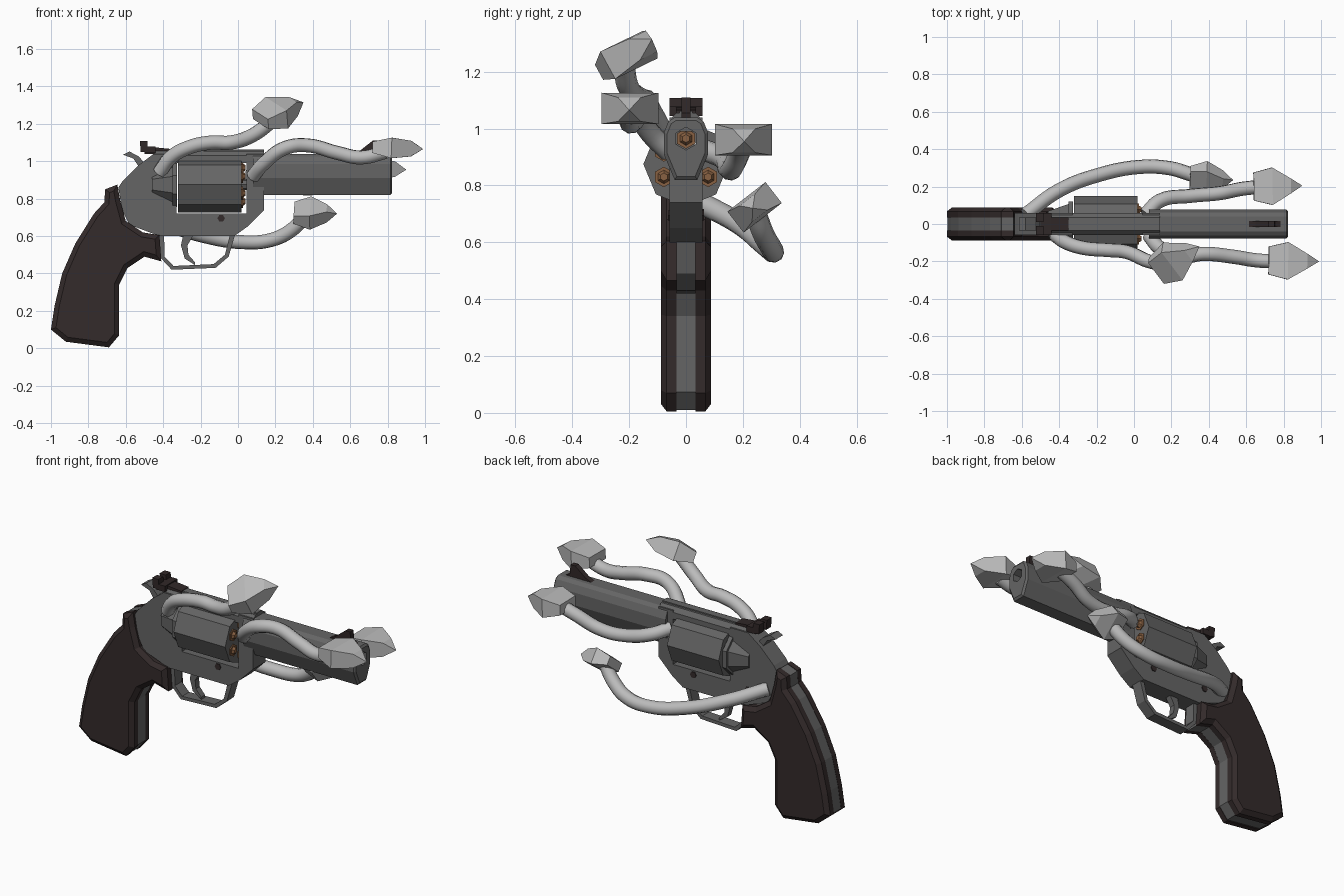
import bpy, bmesh, math
from mathutils import Vector

if "Cube" in bpy.data.objects:
    bpy.data.objects.remove(bpy.data.objects["Cube"])


def material(name, r, g, b):
    m = bpy.data.materials.new(name)
    m.use_nodes = True
    m.diffuse_color = (r, g, b, 1)
    m.node_tree.nodes["Principled BSDF"].inputs["Base Color"].default_value = (r, g, b, 1)
    return m


STEEL = material("gun steel", .13, .13, .13)
DARK = material("dark sight metal", .03, .021, .021)
GRIP = material("dark brown grip", .034, .024, .024)
PALE = material("pale grey", .5, .5, .5)
COPPER = material("copper", .25, .12, .055)


def finish(name, bm, mat):
    bmesh.ops.recalc_face_normals(bm, faces=bm.faces)
    me = bpy.data.meshes.new(name)
    bm.to_mesh(me)
    bm.free()
    me.materials.append(mat)
    ob = bpy.data.objects.new(name, me)
    bpy.context.collection.objects.link(ob)
    return ob


def prism(name, verts, shift, mat, chamfer=0):
    """Extrude a flat outline by a vector, optionally with a chamfered far face."""
    bm = bmesh.new()
    face = bm.faces.new([bm.verts.new(v) for v in verts])
    ext = bmesh.ops.extrude_face_region(bm, geom=[face], use_keep_orig=True)["geom"]
    moved = [g for g in ext if isinstance(g, bmesh.types.BMVert)]
    bmesh.ops.translate(bm, verts=moved, vec=shift)
    bmesh.ops.recalc_face_normals(bm, faces=bm.faces)
    if chamfer:
        cap = [g for g in ext if isinstance(g, bmesh.types.BMFace)]
        bmesh.ops.inset_region(bm, faces=cap, thickness=chamfer, depth=chamfer * .8, use_even_offset=True)
    return finish(name, bm, mat)


def side_plate(name, outline, half, mat):
    return prism(name, [(x, -half, z) for x, z in outline], (0, 2 * half, 0), mat)


def rod(name, x0, x1, r0, r1, y, z, sides, mat, turn=0):
    """Faceted rod or cone along x."""
    bm = bmesh.new()
    rings = []
    for x, r in ((x0, r0), (x1, r1)):
        angles = [turn + math.tau * i / sides for i in range(sides)]
        rings.append([bm.verts.new((x, y + r * math.cos(a), z + r * math.sin(a))) for a in angles])
    for i in range(sides):
        j = (i + 1) % sides
        bm.faces.new((rings[0][i], rings[0][j], rings[1][j], rings[1][i]))
    for ring in rings:
        bm.faces.new(ring)
    return finish(name, bm, mat)


# Frame: rear, lower bridge and front post around the cylinder window
frame = side_plate("frame", [
    (-.45, 1.04), (-.53, .98), (-.62, .89), (-.64, .86), (-.62, .74), (-.58, .66), (-.42, .6),
    (-.02, .6), (.05, .65), (.14, .74), (.14, 1.04), (.045, 1.04), (.045, .72), (-.33, .72),
    (-.33, 1.04)], .058, STEEL)
prism("top_strap", [(-.45, -.058, .99), (-.45, -.058, 1.03), (-.45, -.035, 1.055),
                    (-.45, .035, 1.055), (-.45, .058, 1.03), (-.45, .058, .99)], (.59, 0, 0), STEEL)
prism("top_rib", [(-.36, -.022, 1.05), (-.36, -.022, 1.062), (-.36, .022, 1.062), (-.36, .022, 1.05)],
      (.5, 0, 0), STEEL)

# Barrel with a hexagonal bore
half = [(.04, .82), (.078, .91), (.078, .985), (.062, 1.025), (.04, 1.04)]
section = half + [(-y, z) for y, z in reversed(half)]
barrel = prism("barrel", [(.08, y, z) for y, z in section], (.735, 0, 0), STEEL, .012)
bore = rod("bore_cutter", .03, .9, .04, .04, 0, .965, 6, STEEL, math.pi / 6)
bore.hide_render = True
bore.hide_viewport = True
for ob in (barrel, frame):
    cut = ob.modifiers.new("bore", "BOOLEAN")
    cut.operation = "DIFFERENCE"
    cut.object = bore
    cut.solver = "EXACT"

# Cylinder, cartridges, crane and recoil shield
CZ = .875
rod("cylinder", -.32, .02, .15, .15, 0, CZ, 8, STEEL)
for i in range(6):
    a = math.pi / 2 + i * math.tau / 6
    y, z = .09 * math.cos(a), CZ + .09 * math.sin(a)
    rod("cartridge", .0, .026, .036, .036, y, z, 6, COPPER, math.pi / 6)
    rod("bullet_nose", .026, .04, .024, .014, y, z, 6, COPPER, math.pi / 6)
rod("crane_pin", .0, .08, .03, .03, 0, CZ, 8, STEEL)
rod("recoil_shield", -.35, -.325, .13, .13, 0, CZ, 8, STEEL, math.pi / 8)
rod("shield_cone", -.46, -.35, .075, .115, 0, CZ, 8, STEEL, math.pi / 8)

# Trigger guard: a band around an outline, and the trigger
outer = [(-.42, .61), (-.415, .485), (-.355, .42), (-.12, .43), (-.05, .49), (-.012, .62)]
inner = [(-.04, .62), (-.07, .5), (-.13, .45), (-.345, .44), (-.393, .49), (-.395, .61)]
side_plate("trigger_guard", outer + inner, .033, STEEL)
side_plate("trigger", [(-.29, .62), (-.305, .55), (-.285, .48), (-.23, .445), (-.23, .46),
                       (-.265, .5), (-.27, .55), (-.23, .62)], .018, STEEL)

# Grip: steel core between two chamfered side panels
grip = [(-.71, .85), (-.645, .875), (-.63, .79), (-.6, .68), (-.51, .62), (-.42, .605),
        (-.41, .465), (-.5, .49), (-.59, .43), (-.635, .34), (-.635, .07), (-.69, .005),
        (-.92, .035), (-1, .1), (-.98, .23), (-.94, .4), (-.87, .56), (-.77, .72), (-.715, .78)]
side_plate("grip_core", [(x * .994 - .004, z * .99 + .005) for x, z in grip], .034, STEEL)
for s in (-1, 1):
    prism("grip_panel", [(x, s * .034, z) for x, z in grip], (0, s * .034, 0), GRIP, .025)

# Hammer
side_plate("hammer", [(-.615, 1.035), (-.58, 1.052), (-.53, 1.025), (-.49, .98), (-.49, .93),
                      (-.55, .93), (-.53, .97), (-.56, 1.015)], .035, STEEL)

# Sights
side_plate("rear_sight_base", [(-.5, 1.04), (-.5, 1.08), (-.35, 1.065), (-.35, 1.04)], .035, DARK)
for s in (-1, 1):
    prism("rear_sight_leaf", [(-.52, s * .012, 1.05), (-.52, s * .058, 1.05),
                              (-.525, s * .058, 1.108), (-.525, s * .012, 1.108)], (.04, 0, 0), DARK)
prism("rear_sight_bar", [(-.5, -.058, 1.045), (-.5, .058, 1.045), (-.5, .058, 1.08), (-.5, -.058, 1.08)],
      (.06, 0, 0), DARK)
side_plate("front_sight", [(.59, 1.03), (.65, 1.055), (.72, 1.11), (.75, 1.11), (.755, 1.055),
                           (.8, 1.03)], .016, DARK)

# Frame screws
for x, z in ((-.09, .695), (-.45, .7)):
    ring = [(x + .02 * math.cos(i * math.tau / 6), -.063, z + .02 * math.sin(i * math.tau / 6))
            for i in range(6)]
    if x > -.2:
        prism("frame_screw", ring, (0, .126, 0), GRIP)
    else:
        prism("rear_screw", [(a, 0, c) for a, _, c in ring], (0, .063, 0), GRIP)


def tentacle(name, path):
    cu = bpy.data.curves.new(name, "CURVE")
    cu.dimensions = "3D"
    cu.bevel_depth = .038
    cu.bevel_resolution = 3
    cu.resolution_u = 6
    cu.use_fill_caps = True
    sp = cu.splines.new("BEZIER")
    sp.bezier_points.add(len(path) - 1)
    for bp, co in zip(sp.bezier_points, path):
        bp.co = co
        bp.handle_left_type = bp.handle_right_type = "AUTO"
    cu.materials.append(PALE)
    ob = bpy.data.objects.new(name, cu)
    bpy.context.collection.objects.link(ob)


def claw_head(name, base, tip, roll, size):
    """Faceted wedge: small back, broad shoulders, tapering to a point."""
    base, tip = Vector(base), Vector(tip)
    axis = (tip - base).normalized()
    wide = Vector((0, math.cos(roll), math.sin(roll)))
    wide = (wide - axis * wide.dot(axis)).normalized()
    thin = axis.cross(wide)
    bm = bmesh.new()
    for t, w, h in ((0, .075, .03), (.38, .1, .055), (.76, .04, .042)):
        for sw in (-1, 1):
            for sh in (-1, 1):
                bm.verts.new(base.lerp(tip, t) + (wide * sw * w + thin * sh * h) * size)
    bm.verts.new(tip)
    bmesh.ops.convex_hull(bm, input=bm.verts)
    bmesh.ops.dissolve_limit(bm, angle_limit=.03, verts=bm.verts, edges=bm.edges)
    finish(name, bm, PALE)


# Four tentacles, each ending in a claw head
tentacle("right_rear_tentacle", [(-.42, -.06, .94), (-.36, -.1, 1.02), (-.26, -.13, 1.075),
                                 (-.14, -.14, 1.1), (-.04, -.15, 1.1), (.08, -.2, 1.14), (.2, -.22, 1.23)])
claw_head("right_rear_claw", (.12, -.25, 1.225), (.35, -.12, 1.315), .5, 1)
tentacle("right_front_tentacle", [(.08, -.06, .92), (.14, -.13, .99), (.25, -.175, 1.07), (.37, -.16, 1.085),
                                  (.53, -.175, 1.045), (.66, -.195, 1.02), (.79, -.2, 1.05)])
claw_head("right_front_claw", (.72, -.195, 1.075), (.99, -.2, 1.065), 0, 1)
tentacle("left_front_tentacle", [(.06, .05, .93), (.14, .125, .9), (.3, .15, .86), (.46, .165, .865),
                                 (.59, .19, .92), (.71, .2, .96)])
claw_head("left_front_claw", (.64, .2, .965), (.9, .205, .955), 0, 1)
tentacle("left_rear_tentacle", [(-.58, .05, .74), (-.4, .18, .67), (-.18, .265, .6), (.03, .305, .567),
                                (.18, .3, .58), (.29, .27, .635), (.37, .24, .72)])
claw_head("left_rear_claw", (.3, .245, .725), (.53, .235, .72), .66, .85)
